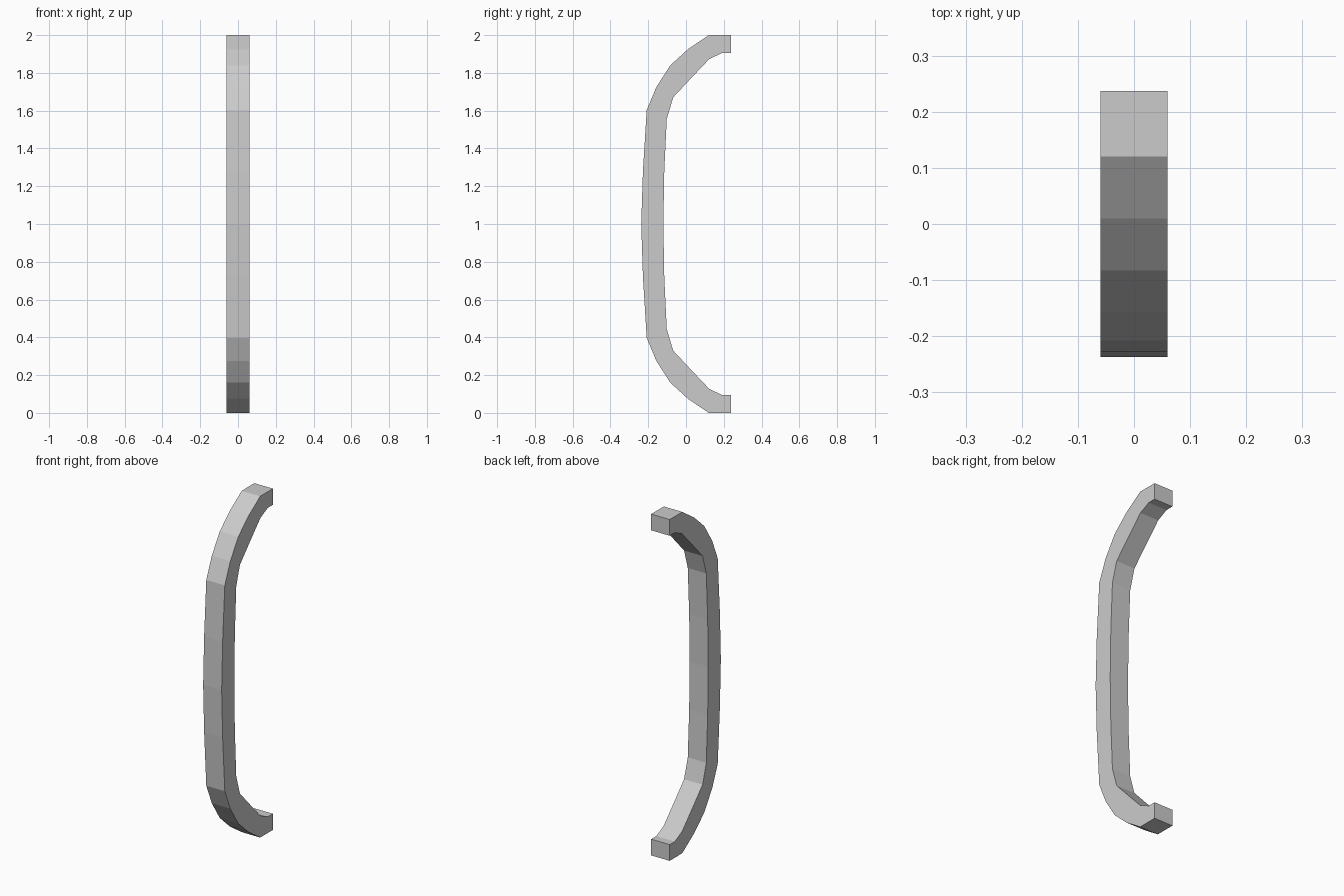
import bpy
import bmesh

cube = bpy.data.objects.get("Cube")
if cube:
    bpy.data.objects.remove(cube, do_unlink=True)

HALF_WIDTH = 0.06

# Upper half of the side profile as (y, z), from the mounting end to the middle
OUTER = [(0.237, 2.0), (0.12, 2.0), (0.01, 1.925), (-0.083, 1.84),
         (-0.157, 1.725), (-0.208, 1.603), (-0.228, 1.28), (-0.237, 1.0)]
INNER = [(0.237, 1.905), (0.19, 1.905), (0.123, 1.873), (0.03, 1.775),
         (-0.068, 1.67), (-0.102, 1.555), (-0.115, 1.28), (-0.12, 1.0)]


def mirrored(points):
    """Continue a half profile below the middle height."""
    return points + [(y, 2.0 - z) for y, z in reversed(points[:-1])]


# Plain grey
grey = bpy.data.materials.new("grey")
grey.use_nodes = True
colour = (0.6, 0.6, 0.6, 1.0)
grey.diffuse_color = colour
grey.node_tree.nodes["Principled BSDF"].inputs["Base Color"].default_value = colour

# Bar: a square section at each profile station, bridged along the path
bm = bmesh.new()
sections = []
for outer, inner in zip(mirrored(OUTER), mirrored(INNER)):
    corners = [(-HALF_WIDTH, *outer), (HALF_WIDTH, *outer),
               (HALF_WIDTH, *inner), (-HALF_WIDTH, *inner)]
    sections.append([bm.verts.new(c) for c in corners])
for a, b in zip(sections, sections[1:]):
    for i in range(4):
        j = (i + 1) % 4
        bm.faces.new((a[i], a[j], b[j], b[i]))

# Flat mounting ends
bm.faces.new(sections[0])
bm.faces.new(sections[-1])
bmesh.ops.recalc_face_normals(bm, faces=bm.faces)

mesh = bpy.data.meshes.new("pull_handle")
bm.to_mesh(mesh)
bm.free()
mesh.materials.append(grey)
handle = bpy.data.objects.new("pull_handle", mesh)
bpy.context.collection.objects.link(handle)
